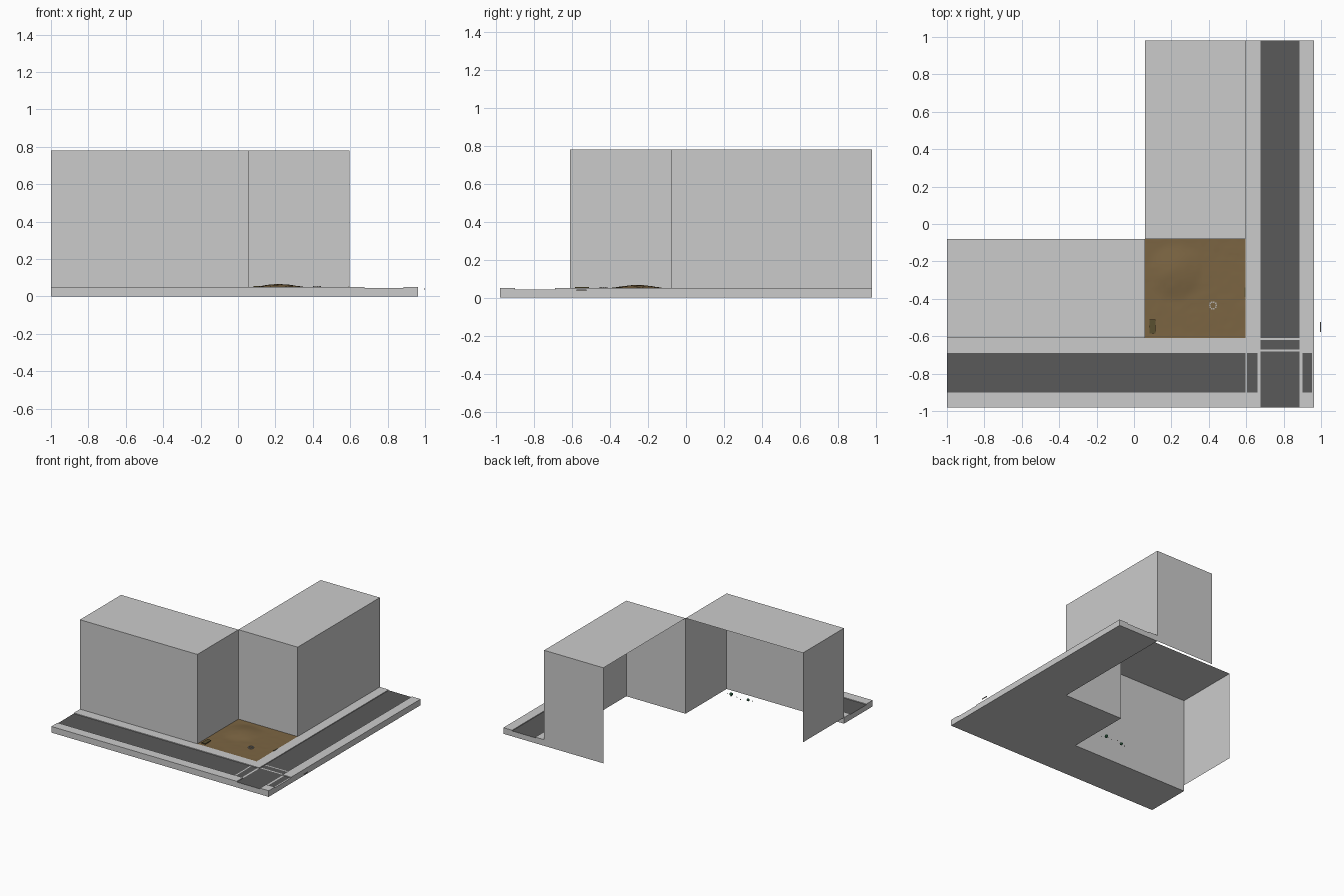
import bpy, bmesh, math, random
from mathutils import Vector

if "Cube" in bpy.data.objects:
    bpy.data.objects.remove(bpy.data.objects["Cube"])

random.seed(3)


def mat(name, col):
    m = bpy.data.materials.new(name)
    m.diffuse_color = (*col, 1)
    m.use_nodes = True
    m.node_tree.nodes["Principled BSDF"].inputs["Base Color"].default_value = m.diffuse_color
    return m


ASPHALT = mat("asphalt", (0.10, 0.10, 0.10))
PAVING = mat("paving", (0.8, 0.8, 0.8))
DIRT = mat("dirt", (0.20, 0.13, 0.055))
GREEN = mat("leaf_green", (0.05, 0.2, 0.1))
OLIVE = mat("old_fabric", (0.10, 0.08, 0.03))
STONE = mat("stone", (0.45, 0.43, 0.4))


def finish(name, bm, mats=(), recalc=True):
    bmesh.ops.remove_doubles(bm, verts=bm.verts, dist=1e-5)
    if recalc:
        bmesh.ops.recalc_face_normals(bm, faces=bm.faces)
    me = bpy.data.meshes.new(name)
    bm.to_mesh(me)
    bm.free()
    for m in mats:
        me.materials.append(m)
    ob = bpy.data.objects.new(name, me)
    bpy.context.collection.objects.link(ob)
    return ob


def quad(bm, pts, idx=0):
    f = bm.faces.new([bm.verts.new(p) for p in pts])
    f.material_index = idx


def box(name, lo, hi, m):
    bm = bmesh.new()
    bmesh.ops.create_cube(bm, size=1)
    for v in bm.verts:
        v.co = Vector([l + (c + 0.5) * (h - l) for c, l, h in zip(v.co, lo, hi)])
    return finish(name, bm, [m])


# Street block: cells on a grid, with sunken roads and painted lines
X0, X1, Y0, Y1, TOP = 0.06, 0.595, -0.61, -0.08, 0.05
xs = [-1, X0, X1, 0.605, 0.66, 0.675, 0.885, 0.90, 0.952, 0.963]
ys = [-0.98, -0.90, -0.69, -0.682, -0.67, -0.62, Y0, Y1, 0.98]


def cell(i, j):
    """Height, material index and whether the cell is the dirt lot."""
    if not (0 <= i < len(xs) - 1 and 0 <= j < len(ys) - 1):
        return 0, 0, False
    x, y = (xs[i] + xs[i + 1]) / 2, (ys[j] + ys[j + 1]) / 2
    if x < X1 and y > Y0:
        lot = x > X0 and y < Y1
        return (TOP if lot else 0), 0, lot
    ns, ew = 0.675 < x < 0.885, -0.90 < y < -0.69
    if not (ns or ew):
        return TOP, 0, False
    line = (ew and not ns and (X1 < x < 0.605 or 0.66 < x < 0.675 or 0.885 < x < 0.90 or x > 0.952)) \
        or (ns and (-0.682 < y < -0.67 or -0.62 < y < Y0))
    return 0.044, (0 if line else 1), False


bm = bmesh.new()
for i in range(len(xs) - 1):
    for j in range(len(ys) - 1):
        h, idx, lot = cell(i, j)
        if h == 0:
            continue
        a, b, c, d = xs[i], xs[i + 1], ys[j], ys[j + 1]
        if not lot:
            quad(bm, [(a, c, h), (b, c, h), (b, d, h), (a, d, h)], idx)
        quad(bm, [(a, d, 0), (b, d, 0), (b, c, 0), (a, c, 0)])
        for di, dj, p, q in ((-1, 0, (a, d), (a, c)), (1, 0, (b, c), (b, d)),
                             (0, -1, (a, c), (b, c)), (0, 1, (b, d), (a, d))):
            g = cell(i + di, j + dj)[0]
            if g < h:
                quad(bm, [(*p, g), (*q, g), (*q, h), (*p, h)])
finish("street_block", bm, [PAVING, ASPHALT], recalc=False)

# Dirt lot with a low mound
bm = bmesh.new()
bmesh.ops.create_grid(bm, x_segments=26, y_segments=26, size=0.5)
for v in bm.verts:
    edge = max(abs(v.co.x), abs(v.co.y)) > 0.499
    x, y = X0 + (v.co.x + 0.5) * (X1 - X0), Y0 + (v.co.y + 0.5) * (Y1 - Y0)
    r = min(1, math.hypot(x - 0.22, y + 0.255) / 0.15)
    bump = 0.017 * math.cos(r * math.pi / 2) ** 1.3 if r < 1 else 0
    v.co = (x, y, TOP + bump - (0 if edge else random.uniform(0, 0.002)))
lot = finish("dirt_lot", bm, [DIRT])
for p in lot.data.polygons:
    p.use_smooth = True


# Buildings: hollow shells open toward the back and bottom
def shell(name, a, b, c, d, walls):
    h = 0.78
    sides = {"front": ((a, c), (b, c)), "right": ((b, c), (b, d)),
             "back": ((b, d), (a, d)), "left": ((a, d), (a, c))}
    bm = bmesh.new()
    quad(bm, [(a, c, h), (b, c, h), (b, d, h), (a, d, h)])
    for w, (z0, z1) in walls.items():
        p, q = sides[w]
        quad(bm, [(*p, z0), (*q, z1), (*q, h), (*p, h)])
    finish(name, bm, recalc=False)


shell("left_building", -1, X0, Y0, Y1,
      {"front": (TOP, TOP), "right": (TOP, TOP), "left": (TOP, TOP)})
shell("back_building", X0, X1, Y1, 0.98,
      {"front": (TOP, TOP), "right": (TOP, TOP), "back": (0, 0)})

# Discarded mattress and stray flat scraps
box("mattress", (0.082, -0.585, 0.05), (0.115, -0.51, 0.057), OLIVE)
box("kerb_scrap", (0.591, -0.39, 0.047), (0.597, -0.34, 0.053), OLIVE)
box("outer_scrap", (0.995, -0.577, 0.036), (1.0, -0.525, 0.042), STONE)

# Ring of stones around a fire pit
for k in range(10):
    t = k * math.tau / 10
    x, y = 0.422 + 0.018 * math.cos(t), -0.435 + 0.018 * math.sin(t)
    box("pit_stone", (x - 0.004, y - 0.004, 0.047), (x + 0.004, y + 0.004, 0.055), STONE)


# Small shrubs and pebbles inside the left building
def ball(name, p, r, m):
    bm = bmesh.new()
    bmesh.ops.create_icosphere(bm, subdivisions=1, radius=r)
    bmesh.ops.translate(bm, verts=bm.verts, vec=p)
    finish(name, bm, [m])


ball("shrub_large", (-0.10, -0.44, 0.065), 0.015, GREEN)
ball("shrub_small", (-0.25, -0.445, 0.057), 0.013, GREEN)
for k in range(6):
    ball("pebble", (-0.06 - 0.045 * k, -0.44 + random.uniform(-0.02, 0.02), 0.054), 0.004, STONE)
